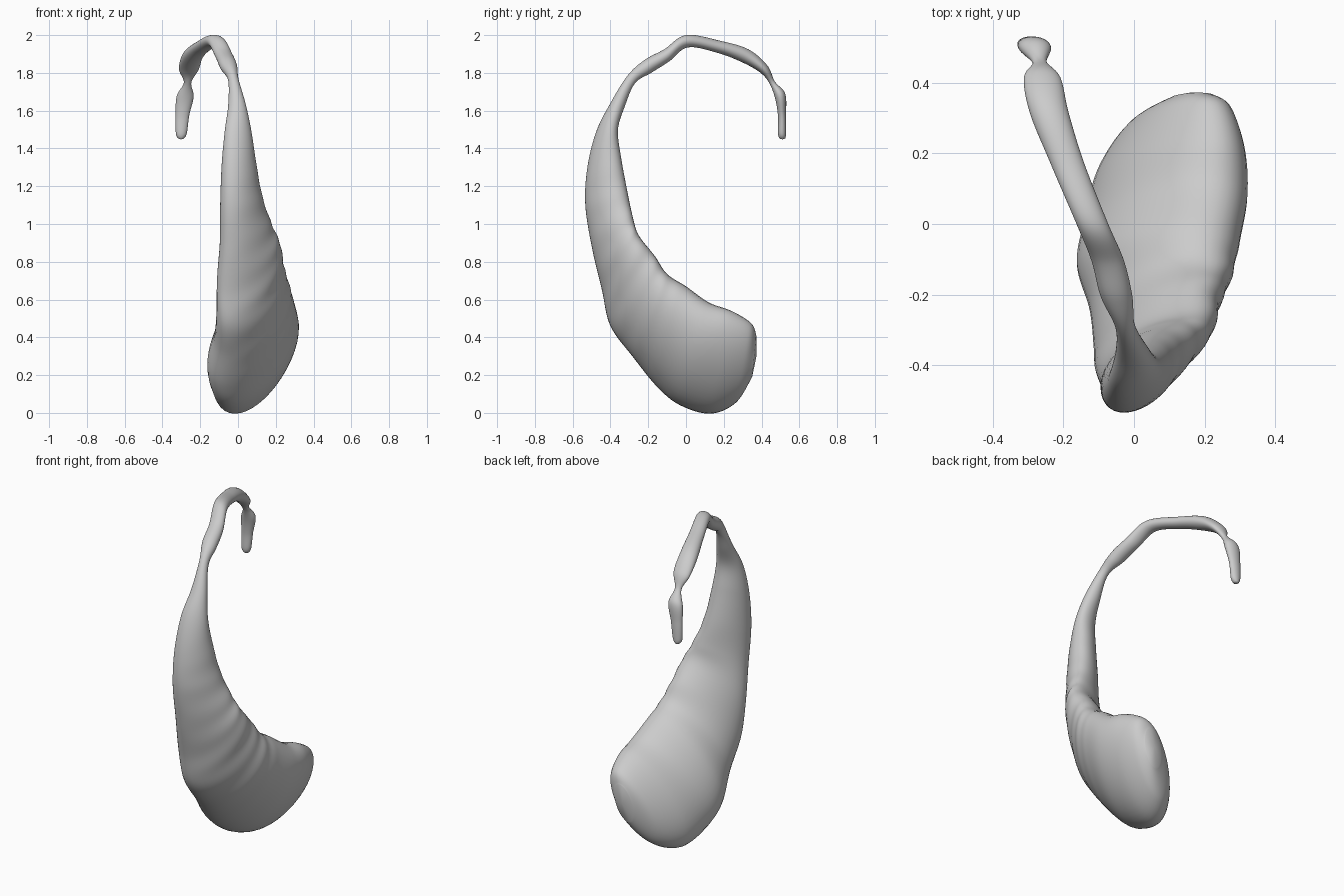
import bpy, bmesh, math
from mathutils import Vector

# Each station: outer y, z, inner y, z, centre x, half width, x lean toward the inner edge
HEAD = [
    (.350, .19, .372, .41, .165, .060, .02),
    (.265, .055, .345, .475, .130, .145, .085),
    (.130, -.004, .240, .54, .105, .208, .12),
    (-.03, .04, .12, .585, .090, .232, .125),
    (-.15, .135, .00, .67, .070, .232, .12),
    (-.28, .295, -.10, .735, .076, .202, .11),
    (-.40, .46, -.165, .83, .066, .180, .105),
    (-.445, .65, -.25, .94, .057, .168, .095),
    (-.497, .87, -.28, 1.03, .042, .138, .07),
    (-.533, 1.1, -.31, 1.17, .017, .111, .045),
    (-.522, 1.3, -.345, 1.36, .004, .090, .03),
    (-.475, 1.49, -.36, 1.50, .0, .070, .02),
    (-.40, 1.64, -.325, 1.62, -.005, .047, .0),
]
TAIL = [
    (-.31, 1.785, -.270, 1.745, -.025, .028, 0),
    (-.22, 1.868, -.185, 1.80, -.050, .045, 0),
    (-.115, 1.925, -.09, 1.86, -.075, .046, 0),
    (.00, 2.0, .01, 1.935, -.120, .045, 0),
    (.18, 1.97, .17, 1.905, -.190, .048, 0),
    (.33, 1.925, .30, 1.855, -.240, .055, 0),
    (.43, 1.84, .395, 1.80, -.260, .052, 0),
    (.470, 1.755, .443, 1.742, -.267, .020, 0),
    (.525, 1.69, .473, 1.66, -.280, .045, 0),
    (.53, 1.58, .487, 1.57, -.294, .036, 0),
    (.53, 1.48, .487, 1.48, -.300, .029, 0),
    (.525, 1.452, .495, 1.452, -.301, .015, 0),
]
SIDES, STEPS = 40, 10


def spline(p0, p1, p2, p3, t):
    return [b + .5 * t * (c - a + t * (2 * a - 5 * b + 4 * c - d + t * (3 * (b - c) + d - a)))
            for a, b, c, d in zip(p0, p1, p2, p3)]


def smooth_stations(rows):
    padded = [rows[0]] + rows + [rows[-1]]
    out = [spline(*padded[i:i + 4], k / STEPS)
           for i in range(len(rows) - 1) for k in range(STEPS)]
    return out + [rows[-1]]


def ring(row, wave):
    oy, oz, iy, iz, cx, half, lean = row
    centre = Vector((cx, (oy + iy) / 2, (oz + iz) / 2))
    a = Vector((lean, (iy - oy) / 2, (iz - oz) / 2))
    b = Vector((math.sqrt(max(half * half - lean * lean, 1e-5)), 0, 0))
    pts = []
    for k in range(SIDES):
        t = 2 * math.pi * k / SIDES
        # shallow ripples on the outward-facing side only
        s = 1 + wave * max(0, math.sin(t))
        pts.append(centre + (a * math.cos(t) + b * math.sin(t)) * s)
    return pts


# Curved tapering body with its thin hooked tail, lofted as one skin
bm = bmesh.new()
loops = []
rows = smooth_stations(HEAD + TAIL)
for i, row in enumerate(rows):
    u = i / STEPS
    fade = max(0, min(1, u - 4, 10 - u))
    wave = .015 * fade * math.sin(2 * math.pi * u * 1.25)
    loops.append([bm.verts.new(p) for p in ring(row, wave)])
for lo, hi in zip(loops, loops[1:]):
    for k in range(SIDES):
        n = (k + 1) % SIDES
        bm.faces.new((lo[k], lo[n], hi[n], hi[k]))

# Slightly domed caps
for loop, push in ((loops[0], Vector((0, .012, 0))), (loops[-1], Vector((0, 0, -.004)))):
    mid = bm.verts.new(sum((v.co for v in loop), Vector()) / SIDES + push)
    for k in range(SIDES):
        bm.faces.new((loop[k], loop[(k + 1) % SIDES], mid))
bmesh.ops.recalc_face_normals(bm, faces=bm.faces)

mesh = bpy.data.meshes.new("curved_body")
bm.to_mesh(mesh)
bm.free()
for p in mesh.polygons:
    p.use_smooth = True
obj = bpy.data.objects.new("curved_body", mesh)
bpy.context.collection.objects.link(obj)
